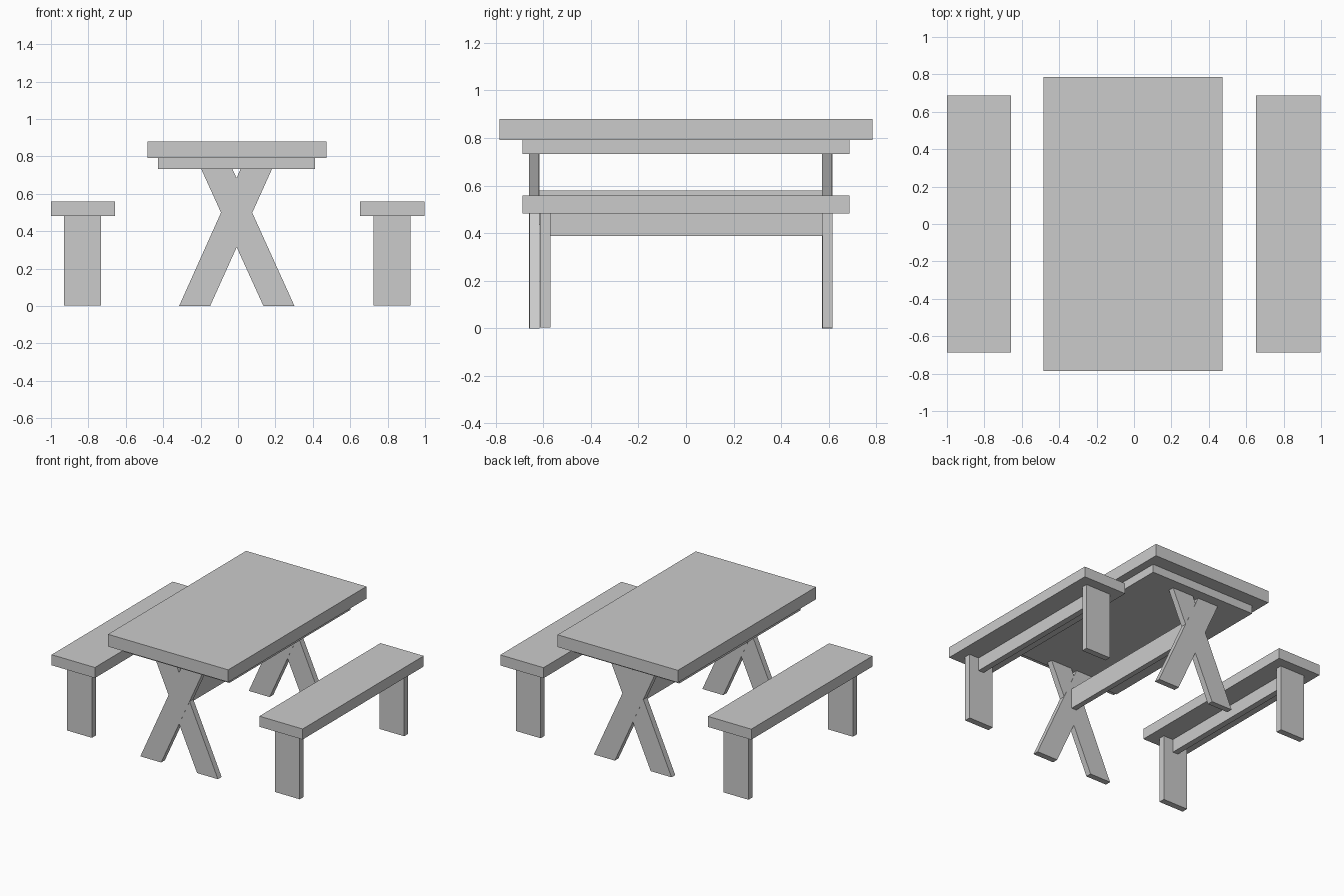
import bpy

if "Cube" in bpy.data.objects:
    bpy.data.objects.remove(bpy.data.objects["Cube"])


def prism(name, profile, y0, y1):
    """Extrude an (x, z) profile, counter-clockwise seen from the front, from y0 to y1."""
    n = len(profile)
    verts = [(x, y0, z) for x, z in profile] + [(x, y1, z) for x, z in profile]
    faces = [tuple(range(n)), tuple(range(2 * n - 1, n - 1, -1))]
    faces += [(i, i + n, (i + 1) % n + n, (i + 1) % n) for i in range(n)]
    mesh = bpy.data.meshes.new(name)
    mesh.from_pydata(verts, [], faces)
    obj = bpy.data.objects.new(name, mesh)
    bpy.context.collection.objects.link(obj)
    return obj


def box(name, x0, x1, y0, y1, z0, z1):
    return prism(name, [(x0, z0), (x1, z0), (x1, z1), (x0, z1)], y0, y1)


# Table top, the slab under it and the central stretcher
box("table_top", -0.485, 0.472, -0.785, 0.785, 0.792, 0.88)
box("table_under_slab", -0.428, 0.413, -0.688, 0.687, 0.733, 0.792)
box("table_stretcher", -0.027, 0.012, -0.617, 0.573, 0.435, 0.58)

# Crossed table legs at both ends
for end, y0, y1 in (("front", -0.66, -0.618), ("back", 0.572, 0.614)):
    prism(f"table_{end}_leg_a",
          [(-0.315, 0), (-0.149, 0), (0.182, 0.733), (0.014, 0.733)], y0, y1)
    prism(f"table_{end}_leg_b",
          [(0.136, 0), (0.302, 0), (-0.03, 0.733), (-0.197, 0.733)],
          y0 + 0.001, y1 + 0.001)

# Two benches, each with a seat, a rail and two plank legs
for side, cx in (("left", -0.829), ("right", 0.824)):
    box(f"{side}_bench_seat", cx - 0.172, cx + 0.172, -0.688, 0.688, 0.482, 0.558)
    box(f"{side}_bench_rail", cx - 0.023, cx + 0.02, -0.57, 0.573, 0.388, 0.482)
    for end, y0, y1 in (("front", -0.614, -0.57), ("back", 0.573, 0.617)):
        box(f"{side}_bench_{end}_leg", cx - 0.1, cx + 0.097, y0, y1, 0.004, 0.482)
